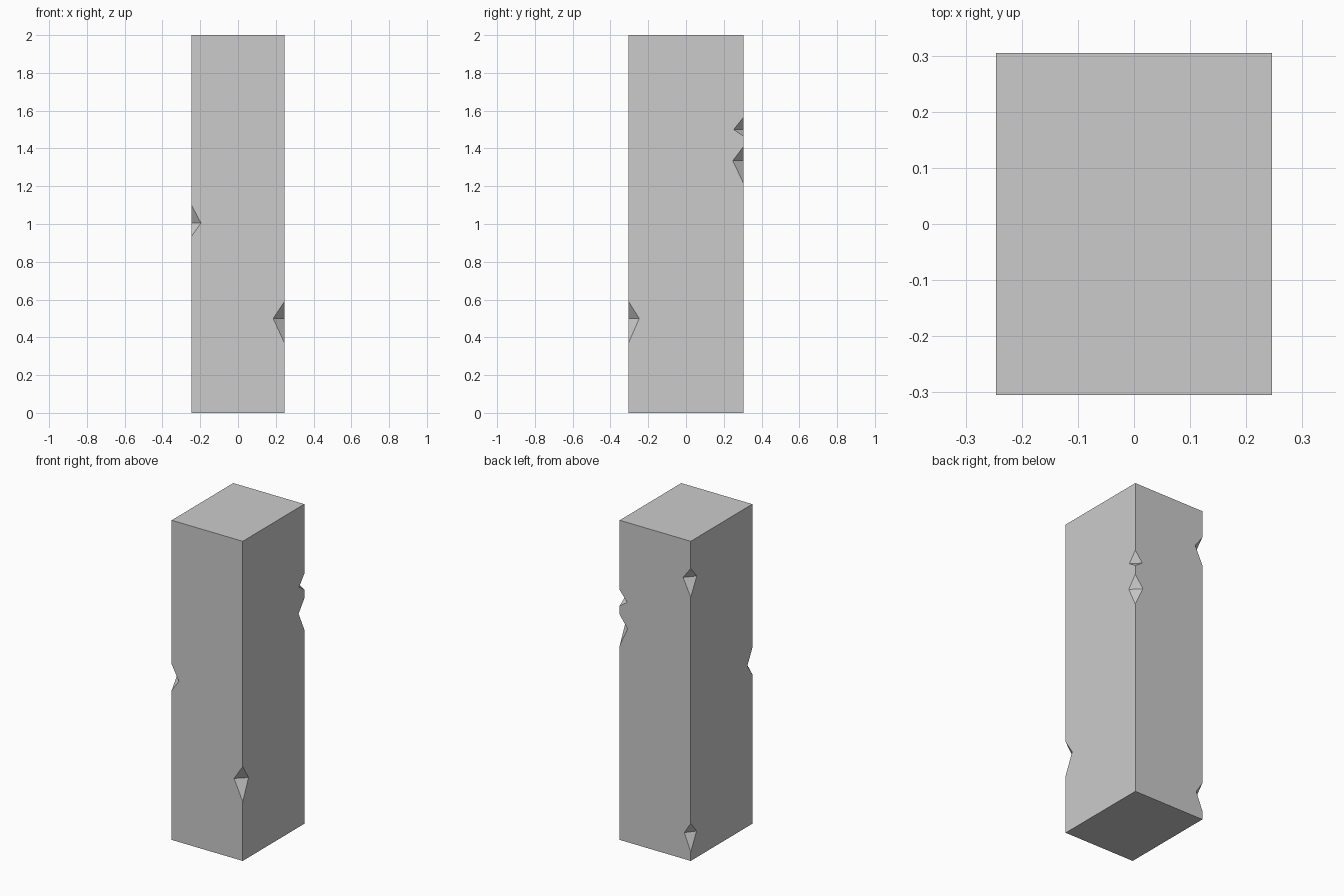
import bpy, bmesh
from mathutils import Vector

if "Cube" in bpy.data.objects:
    bpy.data.objects.remove(bpy.data.objects["Cube"])

HX, HY, H = 0.246, 0.3045, 2.0

# Squared beam
bpy.ops.mesh.primitive_cube_add(size=1, location=(0, 0, H / 2))
beam = bpy.context.object
beam.name = "wooden_beam"
beam.scale = (2 * HX, 2 * HY, H)
bpy.ops.object.transform_apply(location=True, scale=True)

# Chips along the corners: x side, y side, top z, deepest z, bottom z, x depth, y depth
chips = [
    (-1, -1, 1.10, 1.005, 0.935, 0.05, 0.05),
    (1, -1, 0.59, 0.50, 0.37, 0.06, 0.057),
    (1, 1, 1.565, 1.50, 1.465, 0.052, 0.052),
    (1, 1, 1.41, 1.335, 1.215, 0.055, 0.057),
    (-1, 1, 1.83, 1.76, 1.65, 0.053, 0.06),
    (-1, 1, 0.235, 0.165, 0.055, 0.045, 0.057),
]


def cut_chip(sx, sy, top, mid, low, dx, dy):
    x, y = sx * HX, sy * HY
    pts = [Vector(p) for p in ((x, y, top), (x, y, low),
                               (x - sx * dx, y, mid), (x, y - sy * dy, mid))]
    # Enlarge the wedge about its inner line so it reaches past the beam
    centre = (pts[2] + pts[3]) / 2
    bm = bmesh.new()
    verts = [bm.verts.new(centre + (p - centre) * 1.5) for p in pts]
    bmesh.ops.convex_hull(bm, input=verts)
    bmesh.ops.recalc_face_normals(bm, faces=bm.faces)
    mesh = bpy.data.meshes.new("chip_cutter")
    bm.to_mesh(mesh)
    bm.free()
    cutter = bpy.data.objects.new("chip_cutter", mesh)
    cutter.hide_render = True
    bpy.context.collection.objects.link(cutter)

    mod = beam.modifiers.new("chip", 'BOOLEAN')
    mod.operation = 'DIFFERENCE'
    mod.solver = 'EXACT'
    mod.object = cutter
    bpy.context.view_layer.objects.active = beam
    bpy.ops.object.modifier_apply(modifier=mod.name)
    bpy.data.objects.remove(cutter)


for chip in chips:
    cut_chip(*chip)
